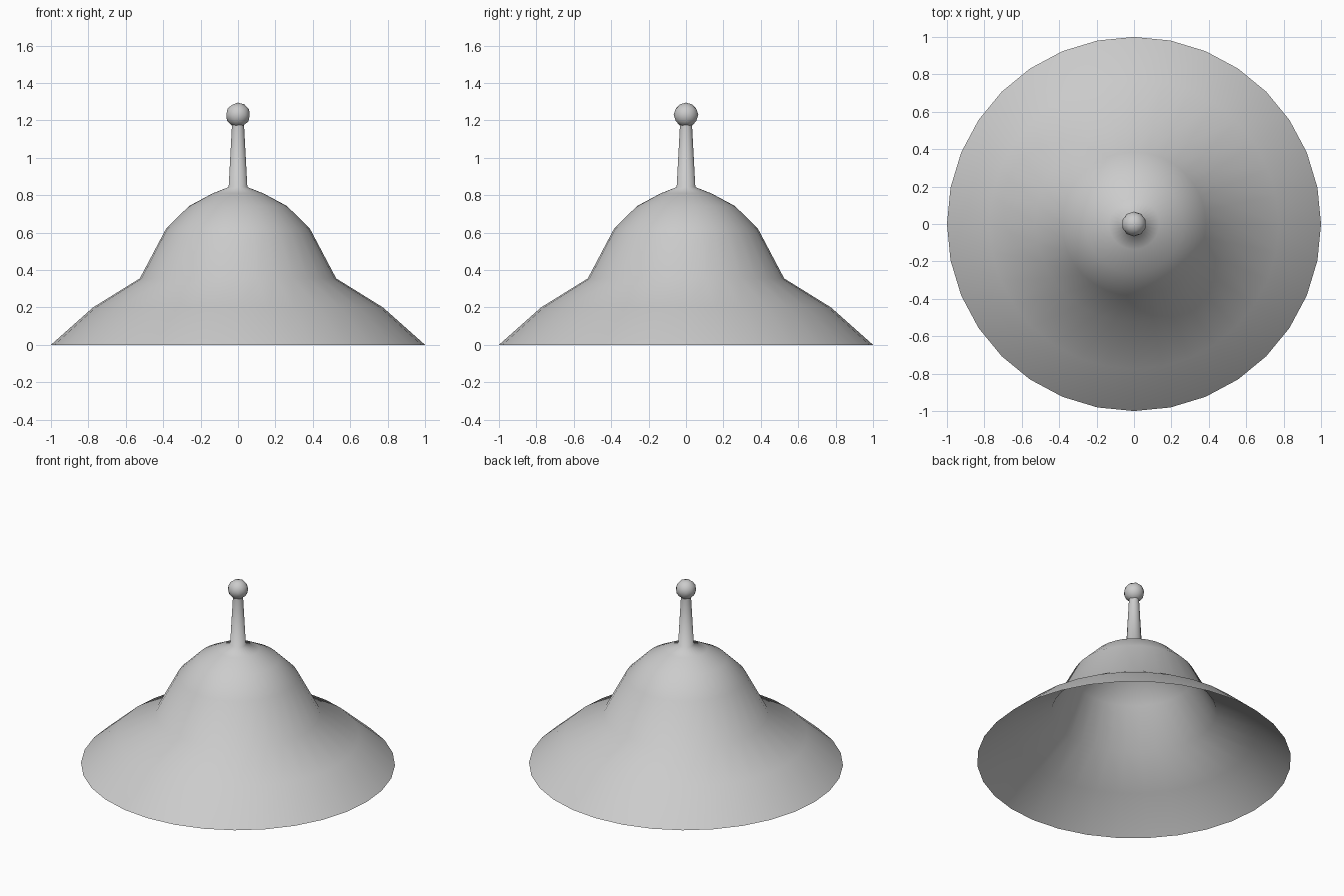
import bpy
import bmesh
import math
from mathutils import Matrix, Vector

cube = bpy.data.objects.get("Cube")
if cube:
    bpy.data.objects.remove(cube, do_unlink=True)

grey = bpy.data.materials.new("light grey")
grey.use_nodes = True
colour = (0.6, 0.6, 0.6, 1)
grey.diffuse_color = colour
grey.node_tree.nodes["Principled BSDF"].inputs["Base Color"].default_value = colour


def add_object(name, bm):
    """Turn a bmesh into a smooth grey object."""
    mesh = bpy.data.meshes.new(name)
    bm.to_mesh(mesh)
    bm.free()
    mesh.materials.append(grey)
    mesh.shade_smooth()
    obj = bpy.data.objects.new(name, mesh)
    bpy.context.collection.objects.link(obj)
    return obj


def lathe(name, profile, sides):
    """Spin a (radius, height) profile around the z axis."""
    bm = bmesh.new()
    rings = [[bm.verts.new((r * math.cos(math.tau * i / sides),
                            r * math.sin(math.tau * i / sides), z))
              for i in range(sides)] for r, z in profile]
    for low, high in zip(rings, rings[1:]):
        for i in range(sides):
            j = (i + 1) % sides
            bm.faces.new((low[i], low[j], high[j], high[i]))
    return add_object(name, bm)


# Open, hollow shell: flared brim, dome and tapering mast in one smooth sweep
brim = [(1.0, 0.0), (0.775, 0.2), (0.525, 0.355)]
dome = [(0.385, 0.62), (0.262, 0.742), (0.135, 0.81), (0.05, 0.843)]
mast = [(0.032, 1.18), (0.03, 1.22)]
lathe("brim_dome_and_mast", brim + dome + mast, 32)

# Faceted-outline ball on the mast tip
bm = bmesh.new()
bmesh.ops.create_icosphere(bm, subdivisions=2, radius=0.066,
                           matrix=Matrix.Translation(Vector((0, 0, 1.229))))
add_object("mast_ball", bm)
